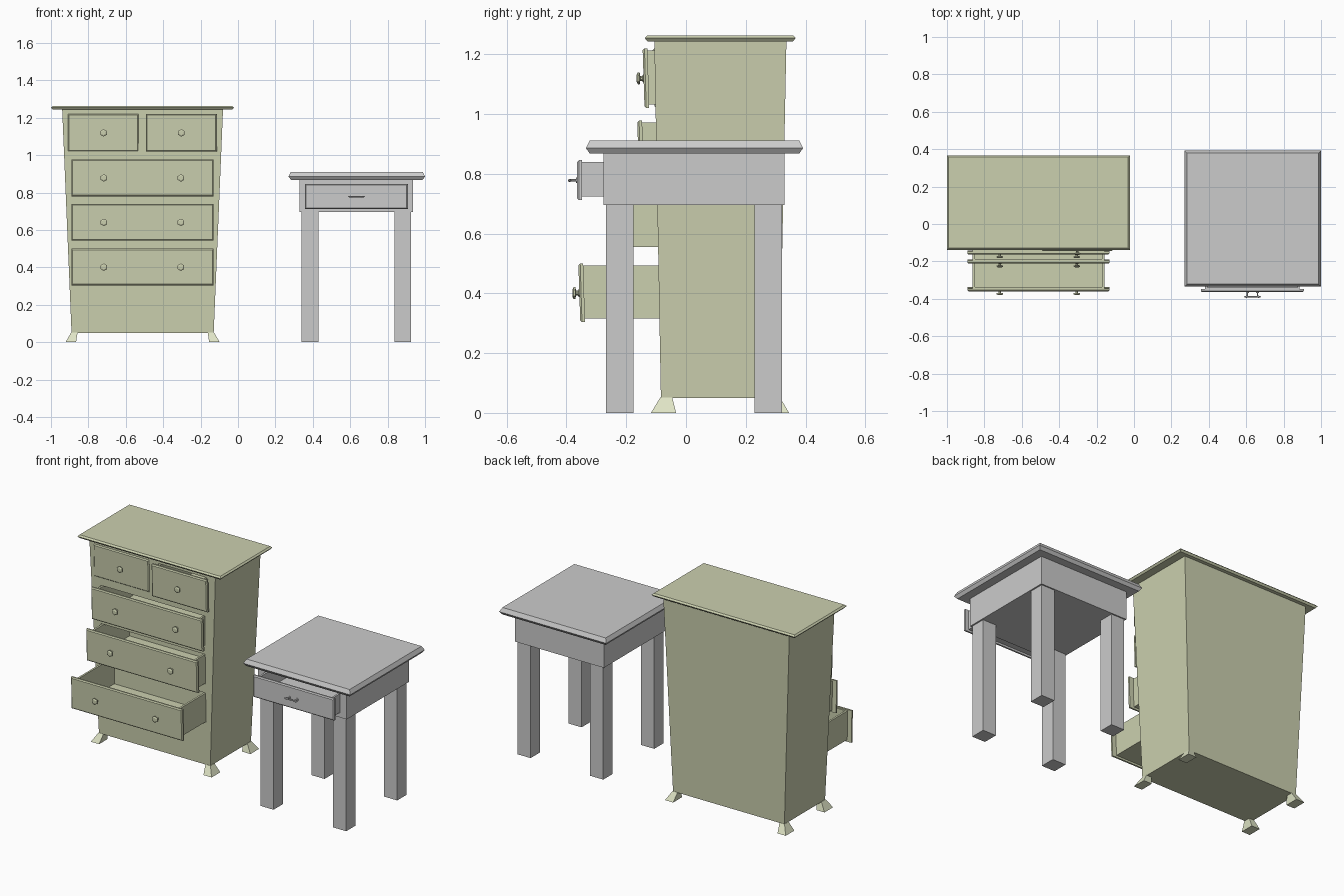
import bpy, bmesh
from math import cos, sin, pi

if "Cube" in bpy.data.objects:
    bpy.data.objects.remove(bpy.data.objects["Cube"])


def material(name, rgb):
    m = bpy.data.materials.new(name)
    m.diffuse_color = (*rgb, 1)
    m.use_nodes = True
    m.node_tree.nodes["Principled BSDF"].inputs["Base Color"].default_value = m.diffuse_color
    return m


GREEN = material("sage_paint", (0.60, 0.63, 0.43))
PALE = material("pale_foot", (0.74, 0.78, 0.56))


def finish(name, bm, mat=None):
    bmesh.ops.recalc_face_normals(bm, faces=bm.faces)
    me = bpy.data.meshes.new(name)
    bm.to_mesh(me)
    bm.free()
    ob = bpy.data.objects.new(name, me)
    bpy.context.collection.objects.link(ob)
    if mat:
        me.materials.append(mat)
    return ob


def loft(name, rings, mat=None):
    """Skin a stack of equal-length point rings and cap both ends."""
    bm = bmesh.new()
    vs = [[bm.verts.new(p) for p in r] for r in rings]
    n = len(vs[0])
    for a, b in zip(vs, vs[1:]):
        for i in range(n):
            j = (i + 1) % n
            bm.faces.new((a[i], a[j], b[j], b[i]))
    bm.faces.new(vs[0])
    bm.faces.new(vs[-1])
    return finish(name, bm, mat)


def flat(x0, x1, y0, y1, z):
    return [(x0, y0, z), (x1, y0, z), (x1, y1, z), (x0, y1, z)]


def upright(x0, x1, z0, z1, y, tilt=0.0, inset=0.0):
    a, b, c, d = x0 + inset, x1 - inset, z0 + inset, z1 - inset
    return [(a, y + tilt, c), (b, y + tilt, c), (b, y, d), (a, y, d)]


def disc(x, y, z, r, n=6):
    return [(x + r * cos(2 * pi * i / n + pi / 6), y, z + r * sin(2 * pi * i / n + pi / 6))
            for i in range(n)]


def box(name, x0, x1, y0, y1, z0, z1, mat=None):
    return loft(name, [flat(x0, x1, y0, y1, z0), flat(x0, x1, y0, y1, z1)], mat)


def slab(name, x0, x1, y0, y1, zs, inset, mat=None):
    """Table top with chamfers above and below its widest line."""
    return loft(name, [flat(x0 + i, x1 - i, y0 + i, y1 - i, z)
                       for z, i in zip(zs, (inset, 0, inset))], mat)


def tray(name, x0, x1, y0, y1, z0, z1, wall, mat=None):
    """Open drawer box."""
    bm = bmesh.new()
    lo = [bm.verts.new(p) for p in flat(x0, x1, y0, y1, z0)]
    hi = [bm.verts.new(p) for p in flat(x0, x1, y0, y1, z1)]
    inn = [bm.verts.new(p) for p in flat(x0 + wall, x1 - wall, y0 + wall, y1 - wall, z1)]
    bot = [bm.verts.new(p) for p in flat(x0 + wall, x1 - wall, y0 + wall, y1 - wall, z0 + wall)]
    for a, b in ((lo, hi), (hi, inn), (inn, bot)):
        for i in range(4):
            j = (i + 1) % 4
            bm.faces.new((a[i], a[j], b[j], b[i]))
    bm.faces.new(lo)
    bm.faces.new(bot)
    return finish(name, bm, mat)


def cut(target, x0, x1, y0, y1, z0, z1):
    c = box("drawer_opening_cutter", x0, x1, y0, y1, z0, z1)
    c.hide_render = True
    c.hide_set(True)
    c.display_type = 'WIRE'
    m = target.modifiers.new("opening", 'BOOLEAN')
    m.operation, m.object, m.solver = 'DIFFERENCE', c, 'EXACT'


def drawer(name, body, x0, x1, z0, z1, y, back, depth, side, tilt, mat=None):
    """Chamfered front panel, open box behind it, and the hole it slides in."""
    loft(name + "_front", [upright(x0, x1, z0, z1, y + 0.016, tilt),
                           upright(x0, x1, z0, z1, y + 0.006, tilt),
                           upright(x0, x1, z0, z1, y, tilt, 0.006)], mat)
    bx = (x0 + side, x1 - side)
    yb = y + 0.012
    tray(name + "_box", *bx, yb, min(yb + depth, back - 0.005), z0 + 0.012, z1 - 0.007, 0.012, mat)
    g = 0.003
    cut(body, bx[0] - g, bx[1] + g, -0.5, back, z0 + 0.012 - g, z1 - 0.007 + g)


def knob(name, x, y, z, mat):
    loft(name, [disc(x, y + dy, z, r) for dy, r in
                ((0.006, 0.013), (-0.002, 0.013), (-0.004, 0.008), (-0.011, 0.008),
                 (-0.013, 0.020), (-0.019, 0.020), (-0.023, 0.012))], mat)


# ---- chest of drawers: tapered body and top
chest = loft("chest_body", [flat(-0.89, -0.13, -0.084, 0.312, 0.05),
                            flat(-0.94, -0.08, -0.106, 0.336, 1.245)], GREEN)
slab("chest_top", -1.0, -0.022, -0.138, 0.367, (1.243, 1.254, 1.263), 0.009, GREEN)

# splayed feet, mirrored to the four corners
for sx, side in ((1, "left"), (-1, "right")):
    for sy, end in ((1, "front"), (-1, "back")):
        rings = []
        for xa, xb, ya, yb, z in ((-0.922, -0.866, -0.117, -0.033, 0),
                                  (-0.892, -0.858, -0.086, -0.046, 0.052)):
            rings.append([(-0.51 + sx * (x + 0.51), 0.114 + sy * (y - 0.114), z)
                          for x, y, z in flat(xa, xb, ya, yb, z)])
        loft(f"chest_foot_{end}_{side}", rings, PALE)

# drawers: x range, z range, front position
rows = [("top_left_drawer", -0.91, -0.532, 1.02, 1.22, -0.112, (-0.719,)),
        ("top_right_drawer", -0.492, -0.113, 1.02, 1.22, -0.145, (-0.303,)),
        ("upper_drawer", -0.891, -0.131, 0.78, 0.978, -0.163, (-0.717, -0.305)),
        ("middle_drawer", -0.891, -0.131, 0.543, 0.74, -0.212, (-0.717, -0.305)),
        ("lower_drawer", -0.891, -0.131, 0.304, 0.5, -0.36, (-0.717, -0.305))]
for name, x0, x1, z0, z1, y, knobs in rows:
    drawer(name, chest, x0, x1, z0, z1, y, 0.29, 0.37, 0.028, 0.006, GREEN)
    for i, kx in enumerate(knobs):
        knob(f"{name}_knob_{i + 1}", kx, y + 0.003, (z0 + z1) / 2 - 0.001, GREEN)

# ---- side table: top, apron, legs
slab("table_top", 0.27, 1.0, -0.335, 0.392, (0.868, 0.886, 0.911), 0.013)
apron = box("table_apron", 0.33, 0.935, -0.276, 0.329, 0.695, 0.869)
for xa, side in ((0.34, "left"), (0.836, "right")):
    for ya, end in ((-0.268, "front"), (0.229, "back")):
        box(f"table_leg_{end}_{side}", xa, xa + 0.09, ya, ya + 0.092, 0, 0.7)

# table drawer with bar handle on two posts
drawer("table_drawer", apron, 0.358, 0.908, 0.712, 0.846, -0.364, 0.3, 0.5, 0.022, 0)
for i, px in enumerate((0.606, 0.66)):
    loft(f"table_handle_post_{i + 1}", [disc(px, y, 0.778, r) for y, r in
                                        ((-0.358, 0.009), (-0.368, 0.009), (-0.369, 0.004), (-0.39, 0.004))])
loft("table_handle_bar", [[(x, -0.389 + r * cos(a * pi / 3), 0.778 + r * sin(a * pi / 3))
                           for a in range(6)]
                          for x, r in ((0.588, 0.002), (0.6, 0.006), (0.612, 0.004),
                                       (0.654, 0.004), (0.666, 0.006), (0.678, 0.002))])
